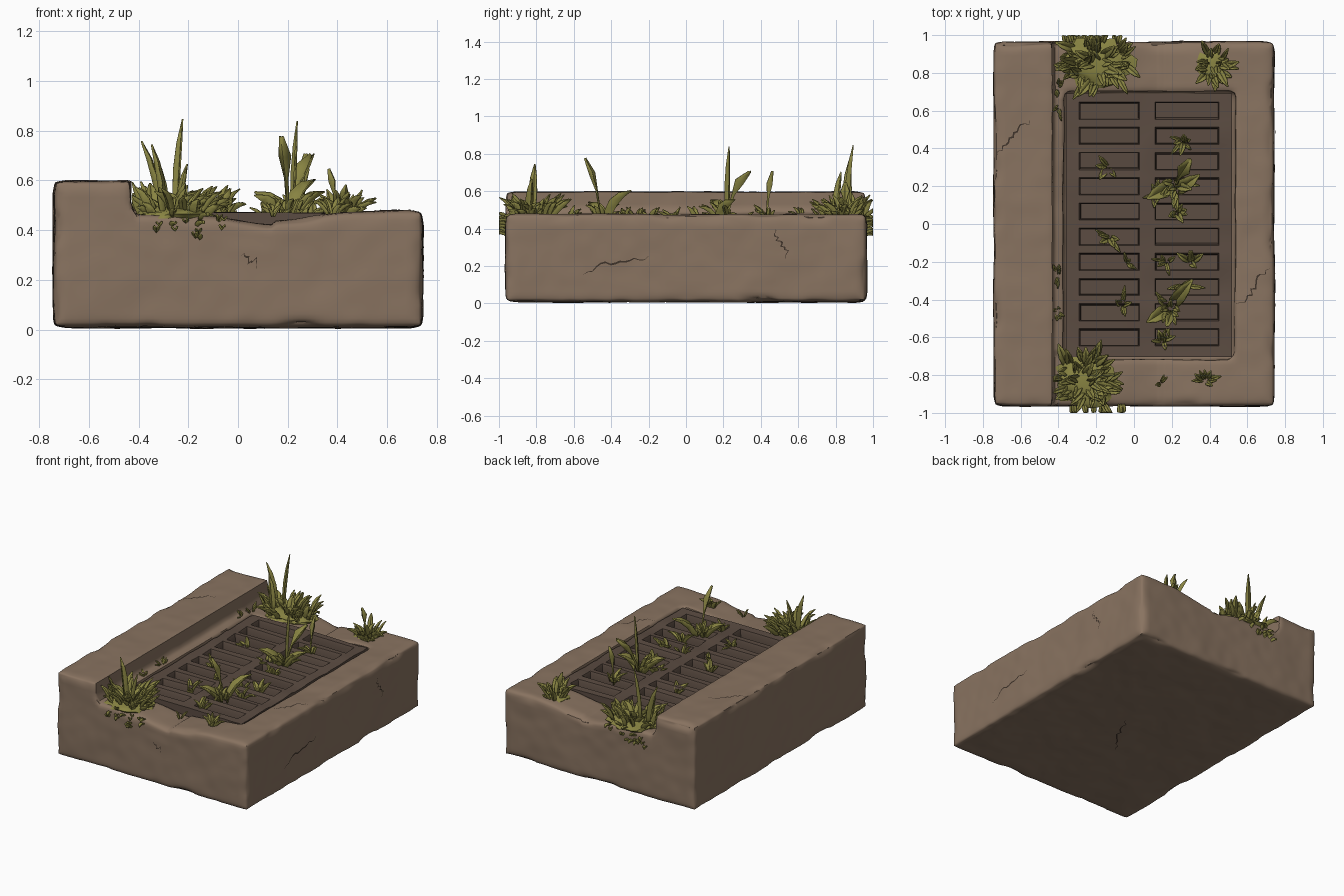
import bpy, bmesh, math, random
from mathutils import Vector, noise
from mathutils.bvhtree import BVHTree

if "Cube" in bpy.data.objects:
    bpy.data.objects.remove(bpy.data.objects["Cube"])

random.seed(7)
R = random.uniform


def material(name, rgb):
    m = bpy.data.materials.new(name)
    m.diffuse_color = (*rgb, 1)
    m.use_nodes = True
    m.node_tree.nodes["Principled BSDF"].inputs["Base Color"].default_value = m.diffuse_color
    return m


STONE = material("brown stone", (0.25, 0.172, 0.118))
IRON = material("dark iron", (0.105, 0.072, 0.054))
GREEN = material("olive green", (0.25, 0.232, 0.055))
CRACK = material("crack brown", (0.05, 0.034, 0.024))


def make(name, bm, mat, smooth=None):
    me = bpy.data.meshes.new(name)
    bm.to_mesh(me)
    bm.free()
    me.materials.append(mat)
    ob = bpy.data.objects.new(name, me)
    bpy.context.collection.objects.link(ob)
    if smooth:
        bpy.ops.object.select_all(action='DESELECT')
        ob.select_set(True)
        bpy.context.view_layer.objects.active = ob
        bpy.ops.object.shade_smooth_by_angle(angle=math.radians(smooth))
    return ob


def box(bm, x0, x1, y0, y1, z0, z1):
    vs = bmesh.ops.create_cube(bm, size=1)["verts"]
    for v in vs:
        v.co = ((x0 + x1) / 2 + v.co.x * (x1 - x0), (y0 + y1) / 2 + v.co.y * (y1 - y0),
                (z0 + z1) / 2 + v.co.z * (z1 - z0))


# Stone block: stepped kerb profile, recess cut out, remeshed and weathered
HX, HY = 0.745, 0.968
profile = [(-HX, 0.005), (HX, 0.005), (HX, 0.48), (-0.43, 0.48), (-0.43, 0.6), (-HX, 0.6)]
bm = bmesh.new()
face = bm.faces.new([bm.verts.new((x, -HY, z)) for x, z in profile])
ext = bmesh.ops.extrude_face_region(bm, geom=[face])["geom"]
bmesh.ops.translate(bm, vec=(0, 2 * HY, 0), verts=[g for g in ext if isinstance(g, bmesh.types.BMVert)])
bmesh.ops.recalc_face_normals(bm, faces=bm.faces)
block = make("stone_block", bm, STONE)

bm = bmesh.new()
box(bm, -0.37, 0.53, -0.715, 0.7, 0.37, 0.9)
cutter = make("recess_cutter", bm, STONE)
cutter.hide_render = True
cut = block.modifiers.new("recess", 'BOOLEAN')
cut.object, cut.operation, cut.solver = cutter, 'DIFFERENCE', 'EXACT'
rm = block.modifiers.new("remesh", 'REMESH')
rm.mode, rm.voxel_size = 'VOXEL', 0.018
deps = bpy.context.evaluated_depsgraph_get()
mesh = bpy.data.meshes.new_from_object(block.evaluated_get(deps))
bpy.data.objects.remove(block)
bpy.data.objects.remove(cutter)

bm = bmesh.new()
bm.from_mesh(mesh)
bm.normal_update()
moves = []
for v in bm.verts:
    p = v.co.copy()
    top = 0.6 if p.x < -0.42 else 0.48
    edge = sorted((HX - abs(p.x), HY - abs(p.y), min(p.z, abs(top - p.z))))[1]
    d = 0.007 * noise.noise(p * 3.5) + 0.003 * noise.noise(p * 11) - 0.003
    if edge < 0.05:      # chipped corners
        d -= (1 - edge / 0.05) * (0.008 + 0.03 * max(0, noise.noise(p * 6 + Vector((3, 1, 5)))))
    q = p + v.normal * d
    if abs(p.y) > 0.69 and p.x > -0.42 and p.z > 0.3:      # worn end rims
        q.z -= (0.042 * math.exp(-((p.x - 0.14) / 0.2) ** 2)
                + (0.014 if p.x < 0.14 else 0)) * min(1, (p.z - 0.3) / 0.17)
    q.z = max(0, q.z)
    moves.append((v, q))
for v, q in moves:
    v.co = q
bm.normal_update()
tree = BVHTree.FromBMesh(bm)
make("stone_block", bm, STONE, 50)


# Cracks: thin jagged strips laid on the stone surface
def crack(start, end, out, width=0.009):
    a, b, n = Vector(start), Vector(end), Vector(out)
    side = (b - a).cross(n).normalized()
    bm, prev, steps, wob = bmesh.new(), None, 14, 0
    for i in range(steps + 1):
        t = i / steps
        wob = 0.6 * wob + R(-0.02, 0.02)
        w = width * (0.15 + math.sin(math.pi * t)) / 2
        row = []
        for s in (-w, w):
            p = a.lerp(b, t) + side * (wob + s)
            hit = tree.ray_cast(p + n * 0.3, -n, 0.5)[0]
            row.append(bm.verts.new((hit or p) + n * 0.003))
        if prev:
            bm.faces.new((prev[0], prev[1], row[1], row[0]))
        prev = row
    make("crack", bm, CRACK)


for c in [((-0.72, 0.36, 0.6), (-0.54, 0.54, 0.6), (0, 0, 1)),
          ((0.55, -0.43, 0.48), (0.72, -0.24, 0.48), (0, 0, 1)),
          ((HX, -0.55, 0.16), (HX, -0.2, 0.25), (1, 0, 0)),
          ((HX, 0.48, 0.4), (HX, 0.54, 0.24), (1, 0, 0)),
          ((0.02, -HY, 0.31), (0.09, -HY, 0.27), (0, -1, 0)),
          ((-0.1, -0.3, 0), (0.1, 0.05, 0), (0, 0, -1))]:
    crack(*c)

# Iron grate: two columns of ten slots, inset from a grid of faces
xs = [-0.36, -0.29, 0.03, 0.11, 0.45, 0.52]
ys = [-0.705]
for i in range(10):
    c = -0.6 + i * 0.1333
    ys += [c - 0.046, c + 0.046]
ys.append(0.692)
bm = bmesh.new()
grid = [[bm.verts.new((x, y, 0.468 + R(-0.005, 0.005))) for x in xs] for y in ys]
slots = []
for j in range(len(ys) - 1):
    for i in range(len(xs) - 1):
        f = bm.faces.new((grid[j][i], grid[j][i + 1], grid[j + 1][i + 1], grid[j + 1][i]))
        if j % 2 and i in (1, 3):
            slots.append(f)
rim = [e for e in bm.edges if e.is_boundary]
skirt = bmesh.ops.extrude_edge_only(bm, edges=rim)["geom"]
for v in skirt:
    if isinstance(v, bmesh.types.BMVert):
        v.co.z = 0.36
bm.normal_update()
bmesh.ops.inset_individual(bm, faces=slots, thickness=0.008, depth=-0.015)
bmesh.ops.inset_individual(bm, faces=slots, thickness=0.003, depth=-0.055)
bmesh.ops.recalc_face_normals(bm, faces=bm.faces)
make("iron_grate", bm, IRON, 30)

# Plants: folded leaf blades gathered into tufts
LANCE = (0.6, 0.9, 1.0, 0.75, 0.08)
CLUB = (0.22, 0.2, 0.3, 1.0, 0.3)


def blade(bm, base, azim, length, lean, curl, width, shape=LANCE):
    p, prev = Vector(base), None
    u = Vector((math.cos(azim), math.sin(azim), 0))
    side = Vector((-u.y, u.x, 0))
    for i, k in enumerate(shape):
        t = lean + curl * i / 4
        step = u * math.sin(t) + Vector((0, 0, math.cos(t)))
        fold = (u * math.cos(t) - Vector((0, 0, math.sin(t)))) * width * k * 0.25
        row = [bm.verts.new(q) for q in (p - side * width * k / 2 - fold, p + fold,
                                         p + side * width * k / 2 - fold)]
        for v in row:
            v.co.y = max(-0.998, min(0.998, v.co.y))
            v.co.x = max(-0.425, v.co.x)
        if prev:
            for a in (0, 1):
                bm.faces.new((prev[a], prev[a + 1], row[a + 1], row[a]))
        prev = row
        p = p + step * (length / 4)


def finish(name, bm):
    ob = make(name, bm, GREEN, 40)
    s = ob.modifiers.new("thickness", 'SOLIDIFY')
    s.thickness, s.offset = 0.006, 0


def tuft(name, x, y, rx, ry, count, size, talls=(), z=0.455, mat=0):
    bm = bmesh.new()
    for i in range(count):
        a, r = R(0, math.tau), math.sqrt(R(0, 1))
        blade(bm, (x + rx * r * math.cos(a), y + ry * r * math.sin(a), z), a + R(-0.6, 0.6),
              size * R(0.6, 1.3), R(0.1, 0.7), R(0.3, 1.3), size * R(0.22, 0.4))
    for t in talls:
        blade(bm, *t)
    finish(name, bm)
    if mat:      # mossy mound under the leaves
        bm = bmesh.new()
        bmesh.ops.create_icosphere(bm, subdivisions=3, radius=1)
        for v in bm.verts:
            k = 1 + 0.35 * noise.noise(v.co * 2.5 + Vector((x, y, 0)))
            v.co = (max(-0.425, x + v.co.x * (rx + 0.02) * k),
                    max(-0.985, min(0.985, y + v.co.y * (ry + 0.02) * k)), z + v.co.z * mat * k)
        make(name + "_moss", bm, GREEN, 60)


tuft("back_left_tuft", -0.2, 0.85, 0.17, 0.11, 60, 0.12,
     [((-0.25, 0.86, 0.45), 0.9, 0.4, 0.05, 0.15, 0.035),
      ((-0.31, 0.86, 0.45), 3.0, 0.32, 0.1, 0.4, 0.045),
      ((-0.29, 0.8, 0.45), 2.6, 0.26, 0.1, 0.3, 0.04)], mat=0.035)
tuft("front_left_tuft", -0.26, -0.83, 0.14, 0.12, 60, 0.12,
     [((-0.3, -0.82, 0.45), 2.9, 0.3, 0.05, 0.3, 0.045),
      ((-0.24, -0.84, 0.45), 0.4, 0.22, 0.1, 0.2, 0.04)], mat=0.035)
tuft("back_right_tuft", 0.42, 0.84, 0.07, 0.07, 24, 0.11,
     [((0.4, 0.85, 0.45), 3.1, 0.2, 0.1, 0.2, 0.045, CLUB)], mat=0.025)
tuft("front_right_tuft", 0.38, -0.83, 0.02, 0.02, 9, 0.08)
tuft("front_sprout", 0.14, -0.84, 0.01, 0.01, 4, 0.05)

# Tall plants growing through the grate
tuft("middle_plant", 0.22, 0.21, 0.04, 0.05, 9, 0.11,
     [((0.22, 0.22, 0.43), 0.5, 0.41, 0.03, 0.05, 0.03),
      ((0.22, 0.22, 0.43), 1.0, 0.32, 0.15, 0.9, 0.07, CLUB),
      ((0.2, 0.2, 0.43), 3.6, 0.2, 0.5, 1.0, 0.08),
      ((0.23, 0.18, 0.43), 0.6, 0.2, 0.4, 1.2, 0.07)])
tuft("front_plant", 0.19, -0.44, 0.04, 0.05, 8, 0.1,
     [((0.2, -0.46, 0.43), 4.4, 0.36, 0.05, 0.5, 0.05, CLUB),
      ((0.21, -0.42, 0.43), 0.9, 0.25, 0.3, 1.2, 0.07),
      ((0.18, -0.45, 0.43), 3.7, 0.18, 0.5, 1.0, 0.07)])
tuft("back_plant", 0.26, 0.44, 0.02, 0.02, 8, 0.08,
     [((0.26, 0.43, 0.43), 1.2, 0.28, 0.05, 0.2, 0.045, CLUB)])

# Small sprouts in the slots and along the kerb
for x, y, s in [(-0.14, 0.3, 0.09), (0.12, 0.16, 0.09), (0.23, 0.06, 0.1), (-0.13, -0.07, 0.09),
                (0.3, -0.2, 0.09), (0.17, -0.2, 0.07), (-0.04, -0.21, 0.06), (0.26, -0.33, 0.1),
                (-0.06, -0.43, 0.09), (0.17, -0.53, 0.07), (0.15, -0.62, 0.09)]:
    tuft("slot_sprout", x, y, 0.015, 0.012, 6, s, z=0.425)
for y in (0.62, 0.72, -0.27, -0.47):
    tuft("kerb_sprout", -0.4, y, 0.012, 0.03, 6, 0.05, z=0.465)

# Leaves hanging over both ends
for sy in (-1, 1):
    bm = bmesh.new()
    for i in range(14):
        blade(bm, (R(-0.38, -0.05), sy * 0.955, R(0.36, 0.46)), sy * math.pi / 2 + R(-0.5, 0.5),
              R(0.05, 0.09), R(0.6, 1.2), 1.4, 0.025)
    finish("hanging_leaves", bm)
